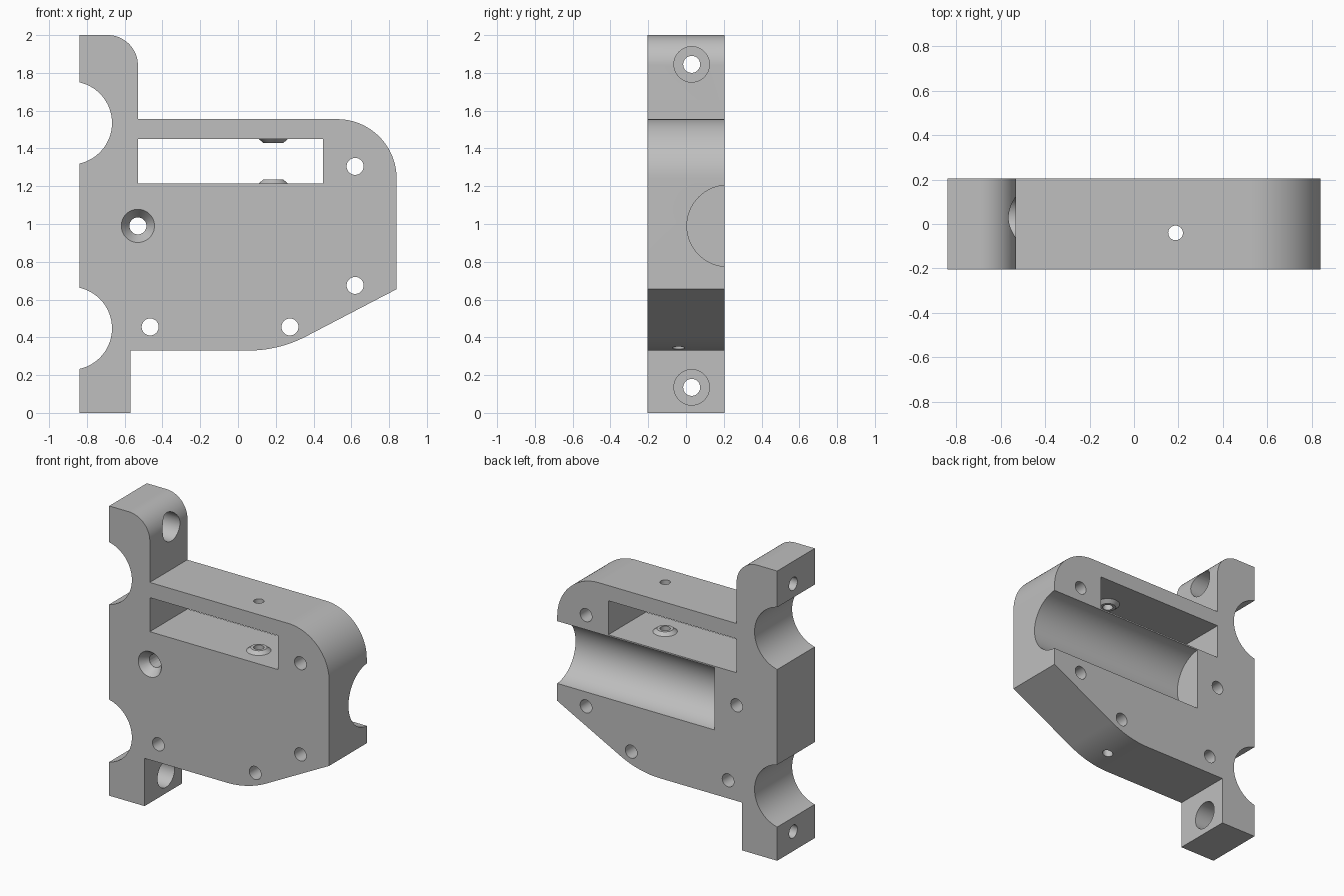
import bpy, bmesh, math
from mathutils import Matrix, Vector

cube = bpy.data.objects.get("Cube")
if cube:
    bpy.data.objects.remove(cube, do_unlink=True)

D = 0.205          # half thickness of the plate

grey = bpy.data.materials.new("light grey")
grey.use_nodes = True
colour = (0.52, 0.52, 0.52, 1.0)
grey.diffuse_color = colour
grey.node_tree.nodes["Principled BSDF"].inputs["Base Color"].default_value = colour


def make(name, bm):
    bmesh.ops.recalc_face_normals(bm, faces=bm.faces)
    me = bpy.data.meshes.new(name)
    bm.to_mesh(me)
    bm.free()
    me.materials.append(grey)
    ob = bpy.data.objects.new(name, me)
    bpy.context.collection.objects.link(ob)
    return ob


def arc(cx, cz, r, a0, a1, n=24):
    return [(cx + r * math.cos(math.radians(a0 + (a1 - a0) * i / n)),
             cz + r * math.sin(math.radians(a0 + (a1 - a0) * i / n))) for i in range(n + 1)]


def cone(start, end, r1, r2=None, seg=48):
    """Cylinder or cone between two points."""
    a, b = Vector(start), Vector(end)
    d = b - a
    bm = bmesh.new()
    bmesh.ops.create_cone(bm, cap_ends=True, segments=seg, radius1=r1,
                          radius2=r1 if r2 is None else r2, depth=d.length,
                          matrix=Matrix.Translation((a + b) / 2)
                          @ d.to_track_quat('Z', 'Y').to_matrix().to_4x4())
    return make("cutter", bm)


def box(lo, hi):
    bm = bmesh.new()
    lo, hi = Vector(lo), Vector(hi)
    bmesh.ops.create_cube(bm, size=1, matrix=Matrix.Translation((lo + hi) / 2)
                          @ Matrix.Diagonal((*(hi - lo), 1)))
    return make("cutter", bm)


def activate(ob):
    bpy.ops.object.select_all(action='DESELECT')
    ob.select_set(True)
    bpy.context.view_layer.objects.active = ob


def cut(ob, cutter):
    cutter.hide_render = True
    mod = ob.modifiers.new("cut", 'BOOLEAN')
    mod.operation = 'DIFFERENCE'
    mod.solver = 'EXACT'
    mod.object = cutter
    activate(ob)
    bpy.ops.object.modifier_apply(modifier=mod.name)
    bpy.data.objects.remove(cutter, do_unlink=True)


# Plate outline (x, z), counter-clockwise, with rounded corners and two round notches
notch = math.degrees(math.asin(0.215 / 0.22))
outline = [(-0.84, 0), (-0.57, 0), (-0.57, 0.33)]
outline += arc(0.055, 0.99, 0.66, -90, -62.5)
outline += [(0.84, 0.655)]
outline += arc(0.525, 1.24, 0.315, 0, 90)
outline += [(-0.53, 1.555)]
outline += arc(-0.69, 1.84, 0.16, 0, 90)
outline += [(-0.84, 2.0)]
for cz in (1.535, 0.4475):
    pts = arc(-0.887, cz, 0.22, notch, -notch, 40)
    pts[0], pts[-1] = (-0.84, cz + 0.215), (-0.84, cz - 0.215)
    outline += pts

bm = bmesh.new()
face = bm.faces.new([bm.verts.new((x, -D, z)) for x, z in outline])
ext = bmesh.ops.extrude_face_region(bm, geom=[face])
bmesh.ops.translate(bm, vec=(0, 2 * D, 0),
                    verts=[v for v in ext["geom"] if isinstance(v, bmesh.types.BMVert)])
body = make("bracket_body", bm)

# Window through the plate
cut(body, box((-0.53, -0.4, 1.215), (0.45, 0.4, 1.45)))

# Round channel in the back, open at the +x end
cut(body, cone((-0.36, 0.2206, 0.99), (1.0, 0.2206, 0.99), 0.2156, seg=96))

# Screw holes from front to back
for x, z in ((0.62, 1.305), (0.62, 0.675), (0.275, 0.455), (-0.465, 0.455), (-0.53, 0.99)):
    cut(body, cone((x, -0.4, z), (x, 0.4, z), 0.045, seg=32))

# Countersink on the front
cut(body, cone((-0.53, -D - 0.02, 0.99), (-0.53, -D + 0.06, 0.99), 0.1023, 0.045))

# Counterbored mounting holes in both ears
for z in (1.845, 0.135):
    cut(body, cone((-1.0, 0.03, z), (-0.4, 0.03, z), 0.045, seg=32))
    cut(body, cone((-0.71, 0.03, z), (-0.4, 0.03, z), 0.094))

# Vertical pin hole
PX, PY, PR = 0.187, -0.04, 0.033
cut(body, cone((PX, PY, 0.1), (PX, PY, 1.8), PR, seg=32))


def boss(name, z0, z1):
    """Conical ring around the pin hole."""
    bm = bmesh.new()
    n = 32
    prof = [(PR, z0), (0.078, z0), (0.052, z1), (PR, z1)]
    rings = [[bm.verts.new((PX + r * math.cos(2 * math.pi * i / n),
                            PY + r * math.sin(2 * math.pi * i / n), z)) for i in range(n)]
             for r, z in prof]
    for k in range(4):
        a, b = rings[k], rings[(k + 1) % 4]
        for i in range(n):
            j = (i + 1) % n
            bm.faces.new((a[i], a[j], b[j], b[i]))
    return make(name, bm)


# Small bosses on the floor and ceiling of the window
parts = [body, boss("lower_boss", 1.214, 1.236), boss("upper_boss", 1.451, 1.428)]

for ob in parts:
    activate(ob)
    bpy.ops.object.shade_smooth_by_angle(angle=math.radians(25))
